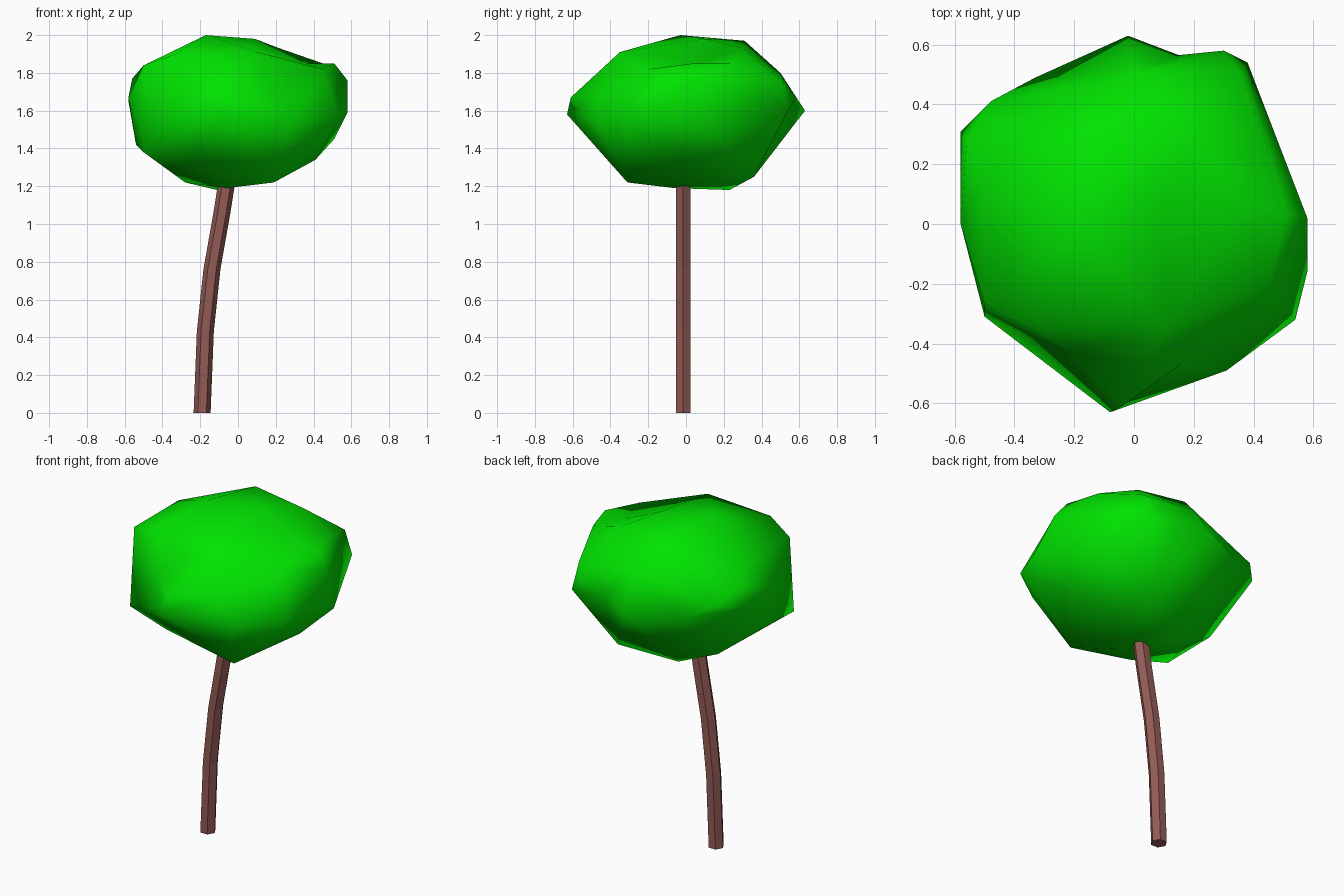
import bpy, bmesh, math
from mathutils import Vector


def material(name, rgb):
    m = bpy.data.materials.new(name)
    m.diffuse_color = (*rgb, 1)
    return m


def add_object(name, bm, mat, smooth):
    bmesh.ops.recalc_face_normals(bm, faces=bm.faces)
    for f in bm.faces:
        f.smooth = smooth
    me = bpy.data.meshes.new(name)
    bm.to_mesh(me)
    bm.free()
    me.materials.append(mat)
    ob = bpy.data.objects.new(name, me)
    bpy.context.collection.objects.link(ob)
    return ob


# Trunk: six-sided tube leaning along a gentle bend (x, z)
path = [(-0.19, 0), (-0.173, 0.43), (-0.138, 0.76), (-0.085, 1.06), (-0.06, 1.22), (-0.04, 1.35)]
radius, sides = 0.045, 6
bm = bmesh.new()
rings = []
for x, z in path:
    rings.append([bm.verts.new((x + radius * math.cos(math.tau * i / sides),
                                -0.015 + radius * math.sin(math.tau * i / sides), z))
                  for i in range(sides)])
for a, b in zip(rings, rings[1:]):
    for i in range(sides):
        j = (i + 1) % sides
        bm.faces.new((a[i], a[j], b[j], b[i]))
bm.faces.new(rings[0])
bm.faces.new(rings[-1])
add_object("trunk", bm, material("bark", (0.29, 0.105, 0.09)), False)

# Crown: irregular lump through a few corner points, including shallow dents
corners = [
    # top
    (-0.17, -0.03, 2.0), (0.09, 0.1, 1.98), (-0.1, 0.31, 1.97), (0.22, 0.3, 1.93),
    (-0.33, -0.33, 1.9), (0.1, -0.35, 1.91), (-0.5, -0.27, 1.84), (-0.5, 0.15, 1.84),
    (0.51, 0.04, 1.85), (0.45, 0.24, 1.85), (0.36, 0.07, 1.85), (0.45, -0.2, 1.82),
    # widest band
    (-0.08, -0.63, 1.58), (-0.04, -0.61, 1.67), (0.31, -0.49, 1.57), (0.54, -0.32, 1.56),
    (0.58, -0.16, 1.59), (0.58, 0.02, 1.76), (0.38, 0.54, 1.6), (0.36, 0.5, 1.76),
    (0.3, 0.58, 1.67), (0.15, 0.565, 1.64), (-0.02, 0.63, 1.6), (0.0, 0.5, 1.8),
    (-0.33, 0.49, 1.6), (-0.48, 0.41, 1.68), (-0.58, 0.31, 1.65), (-0.56, 0.28, 1.77),
    (-0.58, 0.0, 1.67), (0.17, -0.46, 1.68), (-0.22, -0.43, 1.71),
    # underside
    (-0.5, -0.31, 1.38), (-0.54, 0.0, 1.42), (0.51, 0.18, 1.45), (0.41, 0.0, 1.34),
    (0.19, -0.31, 1.22), (-0.25, -0.32, 1.31), (-0.28, 0.1, 1.22), (-0.11, 0.23, 1.18),
    (0.2, 0.36, 1.25), (-0.06, -0.06, 1.19), (0.03, 0.1, 1.22),
]
# Skin the points while they lie on a sphere, then pull them back into place
bm = bmesh.new()
shape = {}
for x, y, z in corners:
    on_sphere = Vector((x, y, (z - 1.6) * 1.45)).normalized()
    shape[bm.verts.new(on_sphere)] = (x, y, z)
bmesh.ops.convex_hull(bm, input=bm.verts)
for v, place in shape.items():
    v.co = place
add_object("crown", bm, material("leaves", (0.0, 0.76, 0.0)), True)
